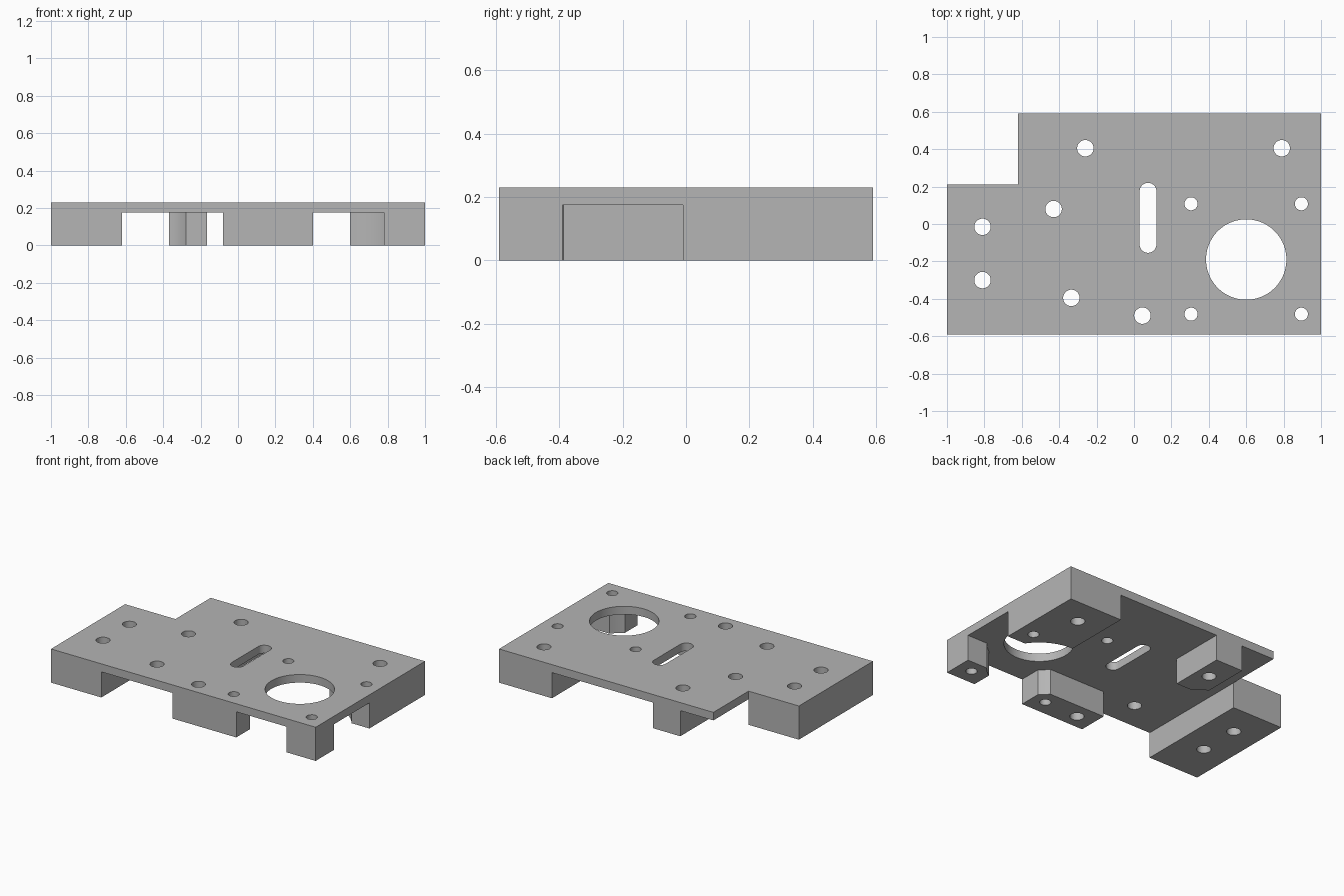
import bpy, bmesh
from math import sin, cos, tau, radians

if "Cube" in bpy.data.objects:
    bpy.data.objects.remove(bpy.data.objects["Cube"], do_unlink=True)

TOP, UNDERSIDE, BELOW, ABOVE = 0.23, 0.175, -0.1, 0.4

grey = bpy.data.materials.new("plain_grey")
grey.use_nodes = True
colour = (0.46, 0.46, 0.46, 1)
grey.diffuse_color = colour
grey.node_tree.nodes["Principled BSDF"].inputs["Base Color"].default_value = colour


def prism(name, points, z0, z1):
    """Extrude a flat outline from z0 to z1."""
    bm = bmesh.new()
    face = bm.faces.new([bm.verts.new((x, y, z0)) for x, y in points])
    top = bmesh.ops.extrude_face_region(bm, geom=[face])["geom"]
    verts = [v for v in top if isinstance(v, bmesh.types.BMVert)]
    bmesh.ops.translate(bm, verts=verts, vec=(0, 0, z1 - z0))
    bmesh.ops.recalc_face_normals(bm, faces=bm.faces[:])
    mesh = bpy.data.meshes.new(name)
    bm.to_mesh(mesh)
    bm.free()
    mesh.materials.append(grey)
    obj = bpy.data.objects.new(name, mesh)
    bpy.context.collection.objects.link(obj)
    return obj


def rectangle(x0, x1, y0, y1):
    return [(x0, y0), (x1, y0), (x1, y1), (x0, y1)]


def round_outline(x, y, r, stretch=0, n=48):
    """Circle, or a slot along y when stretched."""
    pts = []
    for i in range(n):
        a = tau * (i + 0.5) / n
        pts.append((x + r * cos(a), y + r * sin(a) + (stretch if sin(a) > 0 else -stretch)))
    return pts


# Mounting plate as a solid block with a notched back corner
plate = prism("mounting_plate",
              [(-1, -0.59), (1, -0.59), (1, 0.59), (-0.62, 0.59), (-0.62, 0.21), (-1, 0.21)],
              0, TOP)
cutters = []

# Pockets under the plate, leaving five feet
pockets = [
    (-0.62, 0.6, -0.385, 0.21),    # centre
    (-0.62, -0.08, -0.8, 0),       # front gap, left foot to middle foot
    (0.4, 0.78, -0.8, -0.2),       # front gap, middle foot to corner foot
    (0.5, 1.2, -0.39, -0.01),      # side gap
    (-0.165, 0.6, 0.1, 0.8),       # back gap between the back feet
    (-0.8, -0.37, 0.21, 0.8),      # back gap beside the notch
]
for p in pockets:
    cutters.append(prism("pocket_cutter", rectangle(*p), BELOW, UNDERSIDE))

# Round clearances that scoop the corners of the feet
for x, y, r in [(0.6, -0.19, 0.32), (-0.43, 0.08, 0.2)]:
    n = 64
    pts = round_outline(x, y, r, n=n)
    if x < 0:    # keep the side foot flat
        pts = [(max(px, -0.615), py) for px, py in pts]
    cutters.append(prism("clearance_cutter", pts, BELOW, UNDERSIDE))

# Large shaft opening and slot
cutters.append(prism("shaft_cutter", round_outline(0.6, -0.19, 0.215, n=64), BELOW, ABOVE))
cutters.append(prism("slot_cutter", round_outline(0.075, 0.033, 0.045, 0.142), BELOW, ABOVE))

# Screw holes: wide ones, then a square pattern of narrow ones
wide = [(-0.81, -0.015), (-0.81, -0.3), (-0.43, 0.08), (-0.335, -0.395),
        (0.045, -0.49), (-0.26, 0.405), (0.79, 0.405)]
narrow = [(0.6 + sx * 0.295, -0.187 + sy * 0.295) for sx in (-1, 1) for sy in (-1, 1)]
for spots, r in ((wide, 0.044), (narrow, 0.035)):
    for x, y in spots:
        cutters.append(prism("screw_hole_cutter", round_outline(x, y, r, n=32), BELOW, ABOVE))

# Cut everything out and keep the finished mesh
for c in cutters:
    c.hide_render = True
    mod = plate.modifiers.new("cut", 'BOOLEAN')
    mod.operation, mod.solver, mod.object = 'DIFFERENCE', 'EXACT', c
bpy.context.view_layer.update()
graph = bpy.context.evaluated_depsgraph_get()
finished = bpy.data.meshes.new_from_object(plate.evaluated_get(graph))
plate.modifiers.clear()
plate.data = finished
for c in cutters:
    bpy.data.objects.remove(c, do_unlink=True)

# Smooth hole walls, sharp edges elsewhere
for o in bpy.context.selected_objects:
    o.select_set(False)
plate.select_set(True)
bpy.context.view_layer.objects.active = plate
bpy.ops.object.shade_smooth_by_angle(angle=radians(30))
